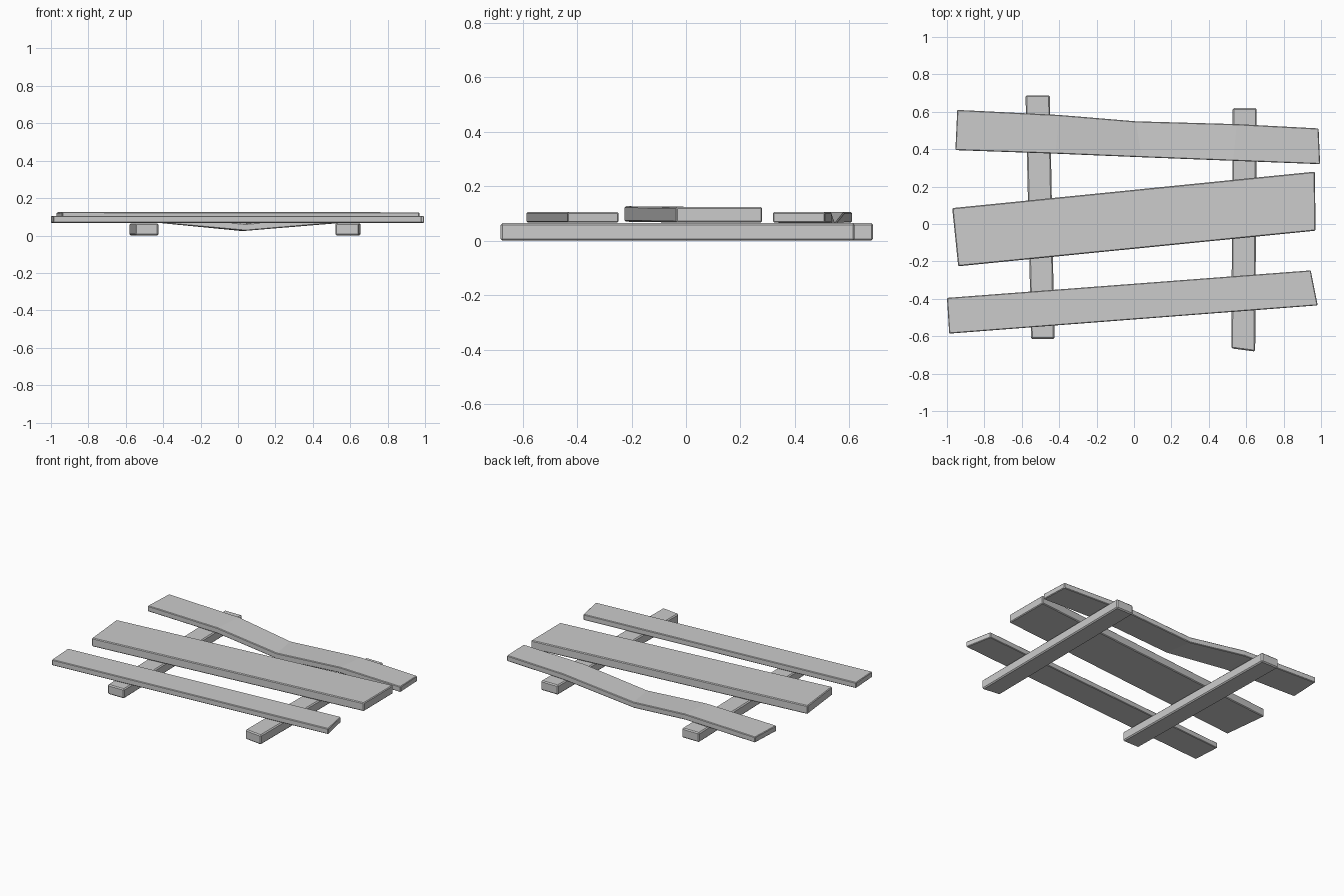
import bpy, bmesh

if "Cube" in bpy.data.objects:
    bpy.data.objects.remove(bpy.data.objects["Cube"])


def board(name, stations, thickness, bevel):
    """Loft a rectangular board through stations of (left point, right point) on its underside."""
    bm = bmesh.new()
    rings = []
    for a, b in stations:
        low = [bm.verts.new(a), bm.verts.new(b)]
        high = [bm.verts.new((p[0], p[1], p[2] + thickness)) for p in (b, a)]
        rings.append(low + high)
    for r, s in zip(rings, rings[1:]):
        for i in range(4):
            j = (i + 1) % 4
            bm.faces.new((r[i], r[j], s[j], s[i]))
    bm.faces.new(rings[0])
    bm.faces.new(rings[-1])
    bmesh.ops.recalc_face_normals(bm, faces=bm.faces)
    mesh = bpy.data.meshes.new(name)
    bm.to_mesh(mesh)
    bm.free()
    obj = bpy.data.objects.new(name, mesh)
    bpy.context.collection.objects.link(obj)
    # Small worn chamfer on the sharp edges only
    mod = obj.modifiers.new("chamfer", "BEVEL")
    mod.width = bevel
    mod.segments = 1
    mod.limit_method = 'ANGLE'
    mod.angle_limit = 0.7
    return obj


# Two supporting rails underneath
board("left_rail", [((-0.55, -0.615, 0), (-0.425, -0.615, 0)),
                    ((-0.58, 0.688, 0), (-0.45, 0.688, 0))], 0.065, 0.007)
board("right_rail", [((0.52, -0.665, 0), (0.648, -0.682, 0)),
                     ((0.528, 0.62, 0), (0.656, 0.62, 0))], 0.065, 0.007)

# Straight front plank
board("front_plank", [((-0.988, -0.586, 0.067), (-1.0, -0.395, 0.067)),
                      ((0.982, -0.435, 0.067), (0.945, -0.248, 0.067))], 0.038, 0.004)

# Wide, thicker middle plank
board("middle_plank", [((-0.94, -0.226, 0.070), (-0.972, 0.085, 0.067)),
                       ((0.97, -0.036, 0.067), (0.968, 0.28, 0.067))], 0.057, 0.005)

# Back plank sagging between the rails
board("back_plank", [((-0.955, 0.395, 0.067), (-0.945, 0.61, 0.067)),
                     ((-0.42, 0.376, 0.067), (-0.40, 0.583, 0.067)),
                     ((0.04, 0.357, 0.025), (0.01, 0.549, 0.025)),
                     ((0.53, 0.338, 0.067), (0.55, 0.534, 0.067)),
                     ((0.995, 0.32, 0.067), (0.987, 0.511, 0.067))], 0.038, 0.004)
